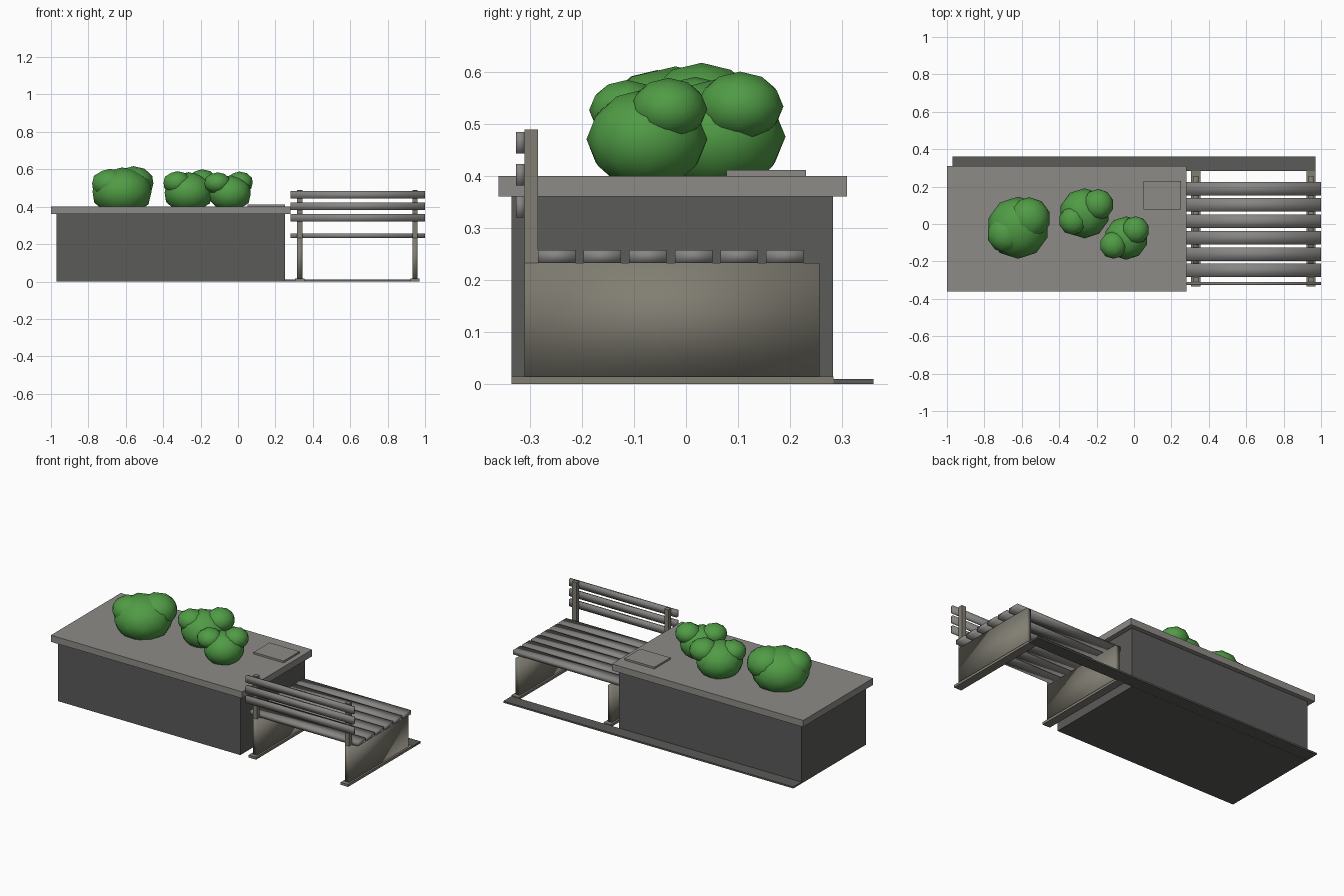
import bpy

if "Cube" in bpy.data.objects:
    bpy.data.objects.remove(bpy.data.objects["Cube"])


def paint(name, r, g, b):
    m = bpy.data.materials.new(name)
    m.diffuse_color = (r, g, b, 1)
    m.use_nodes = True
    m.node_tree.nodes["Principled BSDF"].inputs["Base Color"].default_value = m.diffuse_color
    return m


green = paint("leaf_green", 0.08, 0.33, 0.06)
stone = paint("stone_grey", 0.27, 0.26, 0.245)
dark = paint("dark_grey", 0.105, 0.103, 0.1)
metal = paint("warm_metal", 0.22, 0.21, 0.17)
slat = paint("slat_grey", 0.24, 0.235, 0.225)


def box(name, x, y, z, mat, smooth=False):
    """Box from (min, max) ranges on each axis."""
    bpy.ops.mesh.primitive_cube_add(
        size=1, location=[(a + b) / 2 for a, b in (x, y, z)])
    ob = bpy.context.object
    ob.name = name
    ob.scale = [b - a for a, b in (x, y, z)]
    bpy.ops.object.transform_apply(location=False, rotation=False, scale=True)
    ob.data.materials.append(mat)
    if smooth:
        bpy.ops.object.shade_smooth()


def leaf_ball(name, x, y, z, r, rz):
    """Flattened low-poly ball of foliage."""
    bpy.ops.mesh.primitive_ico_sphere_add(subdivisions=2, radius=1, location=(x, y, z))
    ob = bpy.context.object
    ob.name = name
    ob.scale = (r, r, rz)
    bpy.ops.object.transform_apply(location=False, rotation=False, scale=True)
    bpy.ops.object.shade_smooth()
    ob.data.materials.append(green)


# Planter block, overhanging top, hatch and rear ground strip
box("planter_body", (-0.97, 0.25), (-0.335, 0.282), (0, 0.36), dark)
box("planter_top", (-1.0, 0.28), (-0.36, 0.309), (0.36, 0.40), stone)
box("hatch_plate", (0.05, 0.25), (0.078, 0.23), (0.40, 0.411), stone)
box("ground_strip", (-0.97, 0.97), (0.283, 0.36), (0, 0.01), dark)

# Bench end frames: foot, side panel and back post
for side, x in (("inner", 0.33), ("outer", 0.946)):
    box(side + "_foot", (x - 0.025, x + 0.025), (-0.335, 0.283), (0, 0.015), metal)
    box(side + "_leg_panel", (x - 0.014, x + 0.014), (-0.31, 0.256), (0.015, 0.233), metal, True)
    box(side + "_back_post", (x - 0.014, x + 0.014), (-0.31, -0.284), (0.233, 0.489), metal)

# Seat slats
for i in range(6):
    y = -0.284 + i * 0.0875
    box(f"seat_slat_{i + 1}", (0.28, 1.0), (y, y + 0.072), (0.233, 0.258), slat, True)

# Backrest slats
for i in range(3):
    z = 0.32 + i * 0.0615
    box(f"back_slat_{i + 1}", (0.28, 1.0), (-0.326, -0.31), (z, z + 0.041), slat, True)

# Bushes: one main ball and two lobes each (x, y, z, radius, height radius)
bushes = {
    "large_bush": [(-0.62, -0.02, 0.48, 0.166, 0.13),
                   (-0.56, 0.03, 0.525, 0.113, 0.092),
                   (-0.685, -0.055, 0.523, 0.1, 0.08)],
    "medium_bush": [(-0.265, 0.057, 0.475, 0.134, 0.11),
                    (-0.192, 0.104, 0.533, 0.083, 0.067),
                    (-0.325, 0.018, 0.528, 0.077, 0.062)],
    "small_bush": [(-0.042, -0.075, 0.47, 0.116, 0.097),
                   (0.008, -0.033, 0.528, 0.074, 0.06),
                   (-0.11, -0.113, 0.526, 0.073, 0.058)],
}
for name, balls in bushes.items():
    for i, b in enumerate(balls):
        leaf_ball(f"{name}_{'main' if i == 0 else 'lobe_' + str(i)}", *b)
